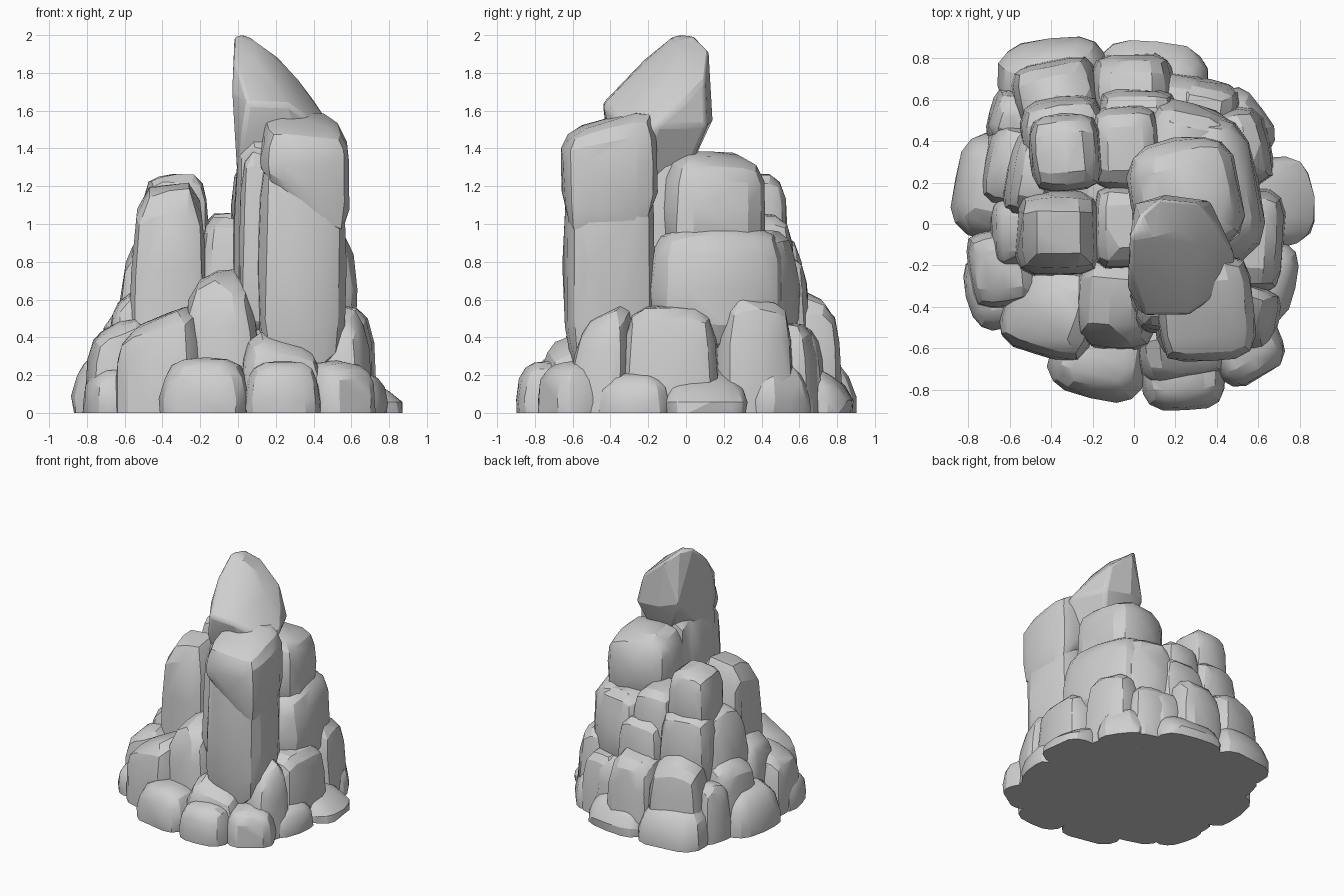
import bpy, bmesh, math, random
from mathutils import Matrix, Vector

random.seed(11)
cube = bpy.data.objects.get("Cube")
if cube:
    bpy.data.objects.remove(cube, do_unlink=True)

stone = bpy.data.materials.new("grey stone")
stone.use_nodes = True
grey = (0.62, 0.62, 0.62, 1)
stone.diffuse_color = grey
stone.node_tree.nodes["Principled BSDF"].inputs["Base Color"].default_value = grey


def hull_object(name, points, bevel=0):
    """Convex stone around a cloud of points."""
    bm = bmesh.new()
    for p in points:
        bm.verts.new(p)
    result = bmesh.ops.convex_hull(bm, input=bm.verts[:])
    loose = {g for g in result["geom_interior"] + result["geom_unused"]
             if isinstance(g, bmesh.types.BMVert)}
    bmesh.ops.delete(bm, geom=list(loose), context="VERTS")
    bmesh.ops.dissolve_limit(bm, angle_limit=math.radians(4),
                             verts=bm.verts[:], edges=bm.edges[:])
    bmesh.ops.recalc_face_normals(bm, faces=bm.faces[:])
    mesh = bpy.data.meshes.new(name)
    bm.to_mesh(mesh)
    bm.free()
    mesh.materials.append(stone)
    obj = bpy.data.objects.new(name, mesh)
    bpy.context.collection.objects.link(obj)
    if bevel:
        mod = obj.modifiers.new("soft edges", "BEVEL")
        mod.width = bevel
        mod.segments = 2
    bpy.ops.object.select_all(action="DESELECT")
    obj.select_set(True)
    bpy.context.view_layer.objects.active = obj
    bpy.ops.object.shade_smooth_by_angle(angle=math.radians(22))


def rock(name, x, y, z, slope=(0, 0), foot=(0, 0), taper=0.08, lean=(0, 0),
         power=4, turn=0.4):
    """Rounded block; slope and foot tilt its top and bottom, taper narrows it,
    lean shifts its top, turn swings it to face away from the centre."""
    low = z[0] - 0.5 * (z[1] - z[0]) if z[0] == 0 else z[0]
    mid = Vector((x[0] + x[1], y[0] + y[1], low + z[1])) / 2
    half = Vector((x[1] - x[0], y[1] - y[0], z[1] - low)) / 2
    quarter = math.pi / 2
    heading = math.atan2(mid.y, mid.x)
    swing = turn * (heading - round(heading / quarter) * quarter)
    spin = Matrix.Rotation(swing, 3, "Z")
    fit = 1 - 0.15 * abs(swing)
    steps = [-1, -0.55, 0, 0.55, 1]
    points = []
    for a in steps:
        for b in steps:
            for c in steps:
                if max(abs(a), abs(b), abs(c)) < 1:
                    continue
                size = sum(abs(v) ** power for v in (a, b, c)) ** (1 / power)
                u, v, w = (n / size * random.uniform(0.95, 1.02) for n in (a, b, c))
                up, down = max(w, 0), max(-w, 0)
                narrow = fit * (1 - taper * max(w + 0.3, 0))
                p = mid + spin @ Vector((half.x * u * narrow, half.y * v * narrow, half.z * w))
                p += Vector((lean[0] * up, lean[1] * up,
                             up * (slope[0] * u + slope[1] * v)
                             + down * (foot[0] * u + foot[1] * v)))
                p.z = max(0, p.z)
                points.append(p)
    hull_object(name, points)


# Hidden core that closes gaps
rock("core_base", x=(-.77, .74), y=(-.77, .76), z=(0, .18), power=2.2, turn=0)
rock("core_middle", x=(-.62, .62), y=(-.6, .64), z=(0, .44), power=2.4, turn=0)
rock("core_upper", x=(-.5, .54), y=(-.2, .52), z=(0, .86), power=3, turn=0)

# Tall leaning peak
peak = [(-.02, -.06, 2), (.03, .04, 2), (.07, -.05, 1.99), (.12, .12, 1.92),
        (-.02, -.22, 1.87), (.1, -.22, 1.86), (.21, -.03, 1.88), (.31, .1, 1.76),
        (.32, -.1, 1.76), (.41, -.02, 1.64), (.49, -.15, 1.52), (.46, -.3, 1.5),
        (.27, -.44, 1.63), (.05, -.44, 1.64), (-.03, -.3, 1.7), (0, .1, 1.55),
        (.15, .14, 1.55), (.37, .11, 1.52), (.1, .05, 1.36), (.3, 0, 1.25),
        (0, -.3, 1.2), (.02, -.42, 1.45), (.4, -.3, 1.2)]
hull_object("peak_stone", peak, bevel=.02)
rock("peak_column", x=(-.03, .4), y=(-.47, .08), z=(0, 1.52), slope=(-.06, 0),
     taper=.02, power=5, turn=0)

# Front pillar and its cap
rock("front_pillar", x=(.09, .57), y=(-.65, -.16), z=(.15, 1.42), slope=(-.08, 0),
     taper=.0, turn=.1)
rock("front_pillar_cap", x=(.11, .585), y=(-.67, -.15), z=(1.08, 1.56),
     slope=(-.02, .08), foot=(-.2, .05), taper=.03, power=4.5, turn=.1)
rock("pillar_wedge", x=(.0, .3), y=(-.53, -.2), z=(.4, 1.38), slope=(-.06, 0), turn=0)

# Stack of blocks on the +x side
rock("side_block_top", x=(-.03, .53), y=(-.16, .43), z=(.8, 1.38), slope=(-.03, -.01),
     taper=.04, power=3.6)
rock("side_block_middle", x=(-.05, .62), y=(-.24, .53), z=(.3, 1.01), taper=.03, power=3.6)
rock("side_block_back", x=(.02, .46), y=(.14, .6), z=(.35, .97), taper=.1)
rock("side_block_low", x=(.35, .73), y=(-.35, .19), z=(0, .58), taper=.05)
rock("side_block_low_front", x=(.35, .71), y=(-.62, -.27), z=(0, .55), slope=(-.04, .06),
     taper=.13, lean=(0, .03))
rock("side_block_low_back", x=(.22, .68), y=(.13, .57), z=(0, .62), taper=.1)
rock("side_block_corner", x=(.14, .52), y=(.36, .71), z=(0, .48), taper=.12)

# Twin pillars on the -x side
rock("twin_pillar_front", x=(-.59, -.14), y=(-.26, .18), z=(0, 1.2), slope=(.02, .04),
     taper=.1, power=5, turn=0)
rock("twin_pillar_back", x=(-.51, -.15), y=(.15, .54), z=(.7, 1.27), taper=.05, turn=.1)
rock("twin_pillar_back_base", x=(-.55, -.12), y=(.18, .62), z=(.3, .96), taper=.04, turn=.2)
rock("twin_pillar_side", x=(-.64, -.38), y=(.0, .47), z=(0, .93), taper=.1, lean=(.03, 0))
rock("saddle_stone", x=(-.22, .14), y=(.15, .58), z=(.4, 1.06), taper=.06)
rock("saddle_front_stone", x=(-.2, .06), y=(-.22, .2), z=(.4, 1.04), taper=.06, turn=0)
rock("saddle_back_stone", x=(-.19, .22), y=(.3, .66), z=(.2, .84), taper=.08)

# Middle ring of boulders
rock("front_boulder_left", x=(-.65, -.14), y=(-.66, -.16), z=(0, .52), slope=(.09, .03), taper=.05)
rock("front_boulder_right", x=(-.27, .14), y=(-.62, -.16), z=(0, .73),
     slope=(.06, .05), taper=.05, lean=(-.05, .02))
rock("front_step", x=(.0, .46), y=(-.77, -.45), z=(0, .39), slope=(-.04, .05), taper=.1)
rock("side_boulder_front", x=(-.81, -.45), y=(-.42, -.01), z=(0, .48), slope=(.06, 0), taper=.08)
rock("side_boulder_high", x=(-.7, -.45), y=(-.23, .14), z=(0, .65), slope=(.08, 0), taper=.1)
rock("side_boulder_back", x=(-.74, -.4), y=(.06, .5), z=(0, .57), slope=(.06, 0), taper=.08)
rock("back_boulder_right", x=(-.6, -.15), y=(.44, .81), z=(0, .64), slope=(0, -.04), taper=.06)
rock("back_boulder_left", x=(-.22, .2), y=(.46, .83), z=(0, .61), slope=(0, -.05), taper=.08)
rock("back_chip", x=(.08, .36), y=(.44, .74), z=(0, .48), slope=(0, -.04), taper=.14)
rock("back_corner_chip", x=(-.71, -.46), y=(.36, .66), z=(0, .45), taper=.15)

# Bottom ring of boulders
rock("base_front", x=(-.43, .1), y=(-.86, -.42), z=(0, .3), taper=.12, power=3, turn=.9)
rock("base_front_middle", x=(.02, .45), y=(-.91, -.5), z=(0, .28), taper=.08, power=3.2, turn=.2)
rock("base_front_corner", x=(.3, .73), y=(-.8, -.34), z=(0, .28), taper=.08, power=3, turn=.8)
rock("base_side_front", x=(.4, .8), y=(-.49, -.04), z=(0, .22), taper=.12, power=3, turn=.6)
rock("base_side_wedge", x=(.4, .89), y=(-.14, .34), z=(0, .23), slope=(-.07, 0),
     taper=.15, lean=(-.08, 0), power=2.8, turn=.9)
rock("base_side_back", x=(.24, .69), y=(.22, .67), z=(0, .27), taper=.12, power=2.8, turn=.8)
rock("base_back_left", x=(-.2, .38), y=(.45, .9), z=(0, .27), slope=(0, -.05),
     taper=.12, lean=(0, -.05), power=2.8, turn=1)
rock("base_back_right", x=(-.67, -.1), y=(.48, .91), z=(0, .34), slope=(0, -.05),
     taper=.12, lean=(0, -.04), power=3, turn=.2)
rock("base_right_back", x=(-.89, -.4), y=(-.11, .46), z=(0, .36), slope=(.05, 0),
     taper=.12, power=2.8, turn=.7)
rock("base_right_front", x=(-.83, -.42), y=(-.52, -.1), z=(0, .24), taper=.08, power=3, turn=.5)
